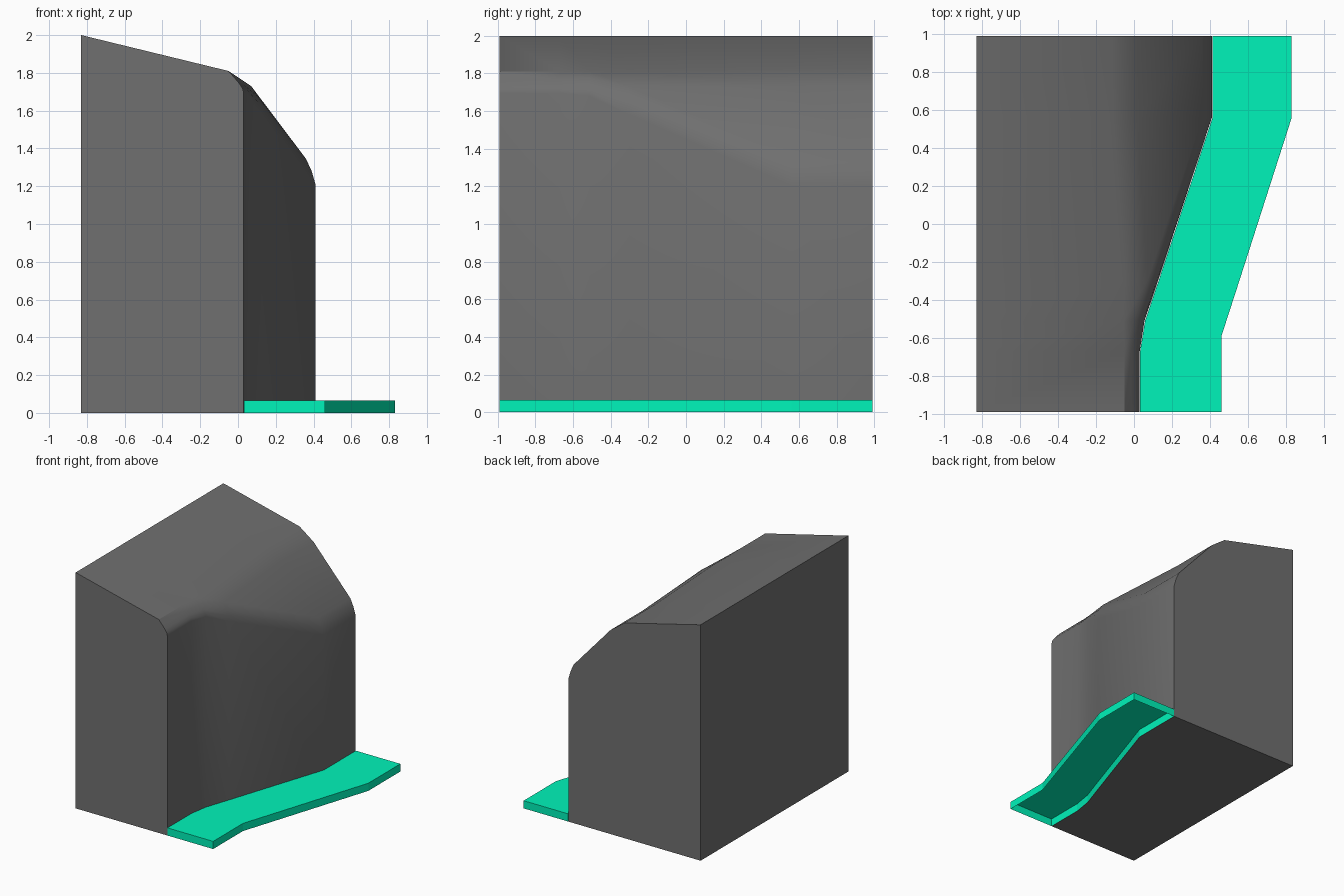
import bpy, bmesh, math

if "Cube" in bpy.data.objects:
    bpy.data.objects.remove(bpy.data.objects["Cube"])


def finish(name, bm, color, smooth=False):
    bmesh.ops.recalc_face_normals(bm, faces=bm.faces)
    mesh = bpy.data.meshes.new(name)
    bm.to_mesh(mesh)
    bm.free()
    obj = bpy.data.objects.new(name, mesh)
    bpy.context.collection.objects.link(obj)
    mat = bpy.data.materials.new(name + "_color")
    mat.diffuse_color = color
    mat.use_nodes = True
    mat.node_tree.nodes["Principled BSDF"].inputs["Base Color"].default_value = mat.diffuse_color
    mesh.materials.append(mat)
    if smooth:
        bpy.context.view_layer.objects.active = obj
        obj.select_set(True)
        bpy.ops.object.shade_smooth_by_angle(angle=math.radians(30))
        obj.select_set(False)
    return obj


# Block: loft through crest profiles (x, z), from a narrow front to a sloped back
narrow = [(-0.05, 1.81), (-0.015, 1.77), (0.008, 1.743), (0.024, 1.718), (0.03, 1.695)]
turn = [(-0.055, 1.81), (0.0, 1.775), (0.033, 1.735), (0.048, 1.71), (0.055, 1.68)]
bulge = [(-0.05, 1.81), (0.07, 1.73), (0.105, 1.675), (0.12, 1.63), (0.126, 1.58)]
wide = [(-0.115, 1.825), (0.015, 1.73), (0.36, 1.345), (0.39, 1.28), (0.41, 1.21)]
sections = [(-0.99, narrow), (-0.67, narrow), (-0.51, turn), (-0.3, bulge),
            (0.56, wide), (0.99, wide)]

bm = bmesh.new()
rings = []
for y, crest in sections:
    outline = [(-0.83, 0), (-0.83, 2)] + crest + [(crest[-1][0], 0)]
    rings.append([bm.verts.new((x, y, z)) for x, z in outline])
for r, s in zip(rings, rings[1:]):
    for i in range(len(r)):
        j = (i + 1) % len(r)
        bm.faces.new((r[i], r[j], s[j], s[i]))
bm.faces.new(rings[0])
bm.faces.new(rings[-1])
finish("rock_block", bm, (0.16, 0.16, 0.16, 1), smooth=True)

# Ledge: thin winding strip along the wall, open underneath
inner = [(0.032, -0.99), (0.032, -0.67), (0.058, -0.51), (0.129, -0.3),
         (0.413, 0.56), (0.413, 0.99)]
outer = [(0.46, -0.99), (0.46, -0.59), (0.486, -0.51), (0.554, -0.3),
         (0.83, 0.56), (0.83, 0.99)]
outline = outer + inner[::-1]
n = len(outline)
bm = bmesh.new()
low = [bm.verts.new((x, y, 0)) for x, y in outline]
top = [bm.verts.new((x, y, 0.065)) for x, y in outline]
for i in range(n):
    j = (i + 1) % n
    bm.faces.new((low[i], low[j], top[j], top[i]))
for i in range(len(inner) - 1):
    bm.faces.new((top[i], top[i + 1], top[n - 2 - i], top[n - 1 - i]))
finish("grass_ledge", bm, (0.0, 0.9, 0.49, 1))
